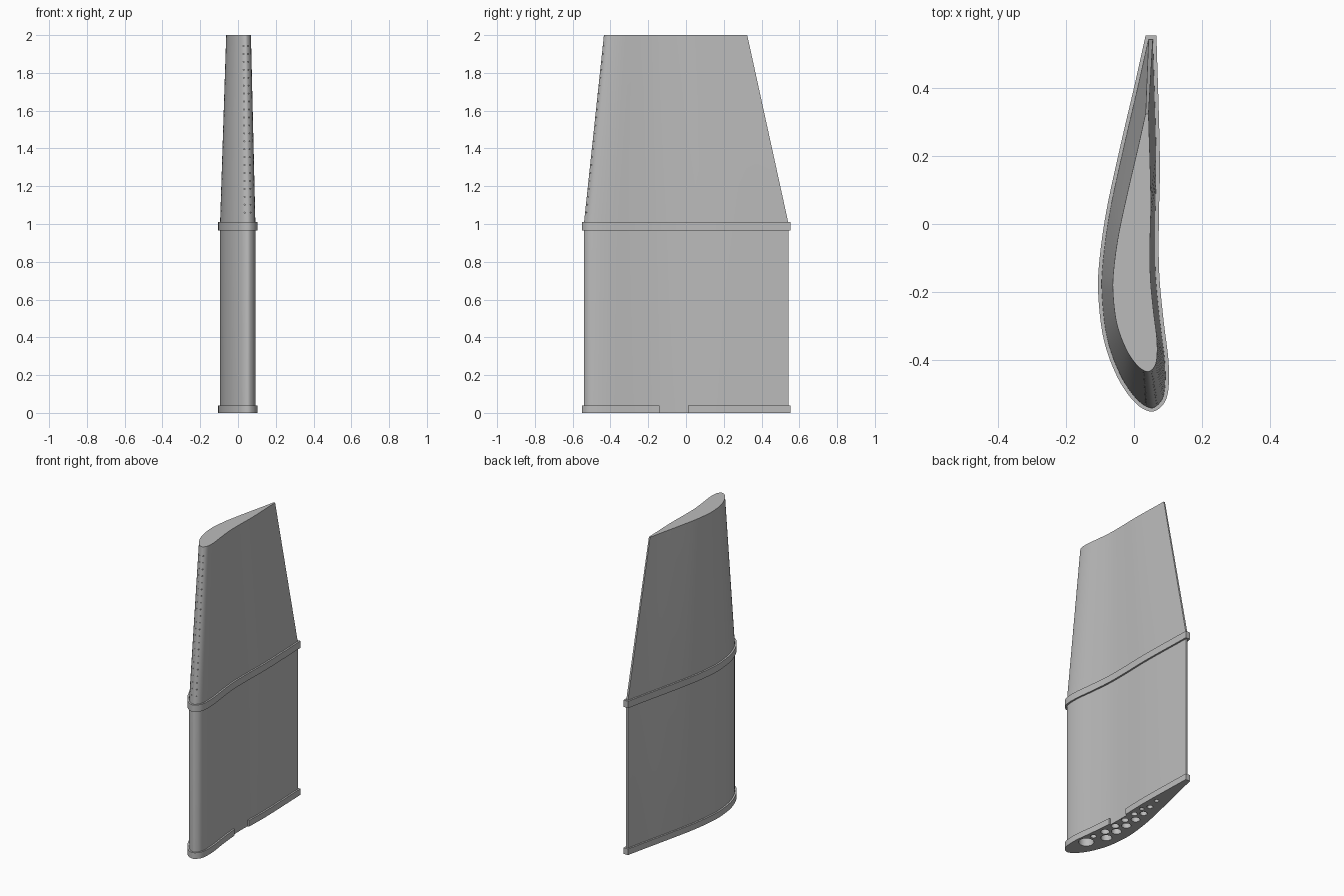
import bpy, bmesh
from math import pi
from mathutils import Vector, Matrix

if "Cube" in bpy.data.objects:
    bpy.data.objects.remove(bpy.data.objects["Cube"])

metal = bpy.data.materials.new("plain grey metal")
metal.use_nodes = True
GREY = (0.5, 0.5, 0.5, 1)
metal.diffuse_color = GREY
metal.node_tree.nodes["Principled BSDF"].inputs["Base Color"].default_value = GREY

# Collar outline, from one trailing corner round the nose to the other
CONTROL = [(.034, .554), (.002, .41), (-.04, .23), (-.081, .04), (-.102, -.11),
           (-.105, -.21), (-.089, -.34), (-.049, -.45), (0, -.522), (.045, -.551),
           (.077, -.54), (.099, -.5), (.102, -.41), (.086, -.275), (.074, -.14),
           (.073, .01), (.076, .2), (.066, .554)]
STEPS = 6
GAP = (14 * STEPS, 15 * STEPS)
LIP = 0.011
TAPER = 0.3
SHIFT = Vector((0.004, -0.056))


def spline(points):
    p = [Vector(q) for q in points]
    p = [2 * p[0] - p[1]] + p + [2 * p[-1] - p[-2]]
    out = []
    for a, b, c, d in zip(p, p[1:], p[2:], p[3:]):
        for i in range(STEPS):
            t = i / STEPS
            out.append(0.5 * (2 * b + (c - a) * t + (2 * a - 5 * b + 4 * c - d) * t * t
                              + (3 * b - a - 3 * c + d) * t ** 3))
    return out + [p[-2]]


def inset(loop, amount):
    out = []
    for i, p in enumerate(loop):
        e1 = (p - loop[i - 1]).normalized()
        e2 = (loop[(i + 1) % len(loop)] - p).normalized()
        n1, n2 = Vector((-e1.y, e1.x)), Vector((-e2.y, e2.x))
        out.append(p + (n1 + n2) * amount / (1 + n1.dot(n2)))
    return out


def finish(bm, name):
    bmesh.ops.recalc_face_normals(bm, faces=bm.faces)
    mesh = bpy.data.meshes.new(name)
    bm.to_mesh(mesh)
    bm.free()
    mesh.materials.append(metal)
    ob = bpy.data.objects.new(name, mesh)
    bpy.context.collection.objects.link(ob)
    return ob


def smooth(ob):
    bpy.ops.object.select_all(action='DESELECT')
    ob.select_set(True)
    bpy.context.view_layer.objects.active = ob
    bpy.ops.object.shade_smooth_by_angle(angle=pi / 6)


def at_height(p, z):
    t = max(0, z - 1)
    return (*(p * (1 - TAPER * t) + SHIFT * t), z)


def collar(name, z0, z1, gap=None):
    # Lip around the blade, optionally broken by a notch
    bm = bmesh.new()
    rings = [[bm.verts.new((*p, z)) for p in loop]
             for loop, z in ((outer, z0), (outer, z1), (body, z1), (body, z0))]
    n = len(outer)
    for i in range(n):
        if gap and gap[0] <= i < gap[1]:
            continue
        j = (i + 1) % n
        for a, b in zip(rings, rings[1:] + rings[:1]):
            bm.faces.new((a[i], a[j], b[j], b[i]))
    for i in gap or ():
        bm.faces.new([r[i] for r in rings])
    bmesh.ops.delete(bm, geom=[v for v in bm.verts if not v.link_faces], context='VERTS')
    smooth(finish(bm, name))


outer = spline(CONTROL)
body = inset(outer, LIP)

# Blade: straight lower half, tapered upper half
bm = bmesh.new()
levels = [[bm.verts.new(at_height(p, z)) for p in body] for z in (0, 1, 2)]
for a, b in zip(levels, levels[1:]):
    for i in range(len(body)):
        j = (i + 1) % len(body)
        bm.faces.new((a[i], a[j], b[j], b[i]))
bm.faces.new(levels[0])
bm.faces.new(levels[-1])
blade = finish(bm, "blade")

# Cooling channels in the base: x, y, radius
CHANNELS = [(.04, -.39, .045), (.052, -.31, .018), (-.018, -.275, .033),
            (.034, -.225, .026), (-.016, -.18, .03), (.032, -.135, .024),
            (-.016, -.09, .028), (.032, -.045, .022), (-.012, 0, .026),
            (.036, .045, .019), (-.002, .085, .022), (.042, .12, .014),
            (.02, .17, .018), (.036, .25, .014)]
bm = bmesh.new()
DEPTH = 0.9
for x, y, r in CHANNELS:
    bmesh.ops.create_cone(bm, cap_ends=True, segments=24, radius1=r, radius2=r,
                          depth=DEPTH, matrix=Matrix.Translation((x, y, DEPTH / 2 - .02)))

# Pin holes up the leading edge
for x, y in ((.036, -.532), (.068, -.529)):
    for k in range(22):
        pos = Vector(at_height(Vector((x, y)), 1.06 + k * .042))
        bmesh.ops.create_cone(bm, cap_ends=True, segments=8, radius1=.003, radius2=.003,
                              depth=.04, matrix=Matrix.Translation(pos) @ Matrix.Rotation(pi / 2, 4, 'X'))
cutter = finish(bm, "hole_cutter")
cutter.hide_render = True

cut = blade.modifiers.new("holes", 'BOOLEAN')
cut.operation = 'DIFFERENCE'
cut.solver = 'EXACT'
cut.object = cutter
bpy.context.view_layer.objects.active = blade
bpy.ops.object.modifier_apply(modifier=cut.name)
bpy.data.objects.remove(cutter)
smooth(blade)

collar("base_collar", 0, 0.04, GAP)
collar("middle_collar", 0.965, 1.01)
